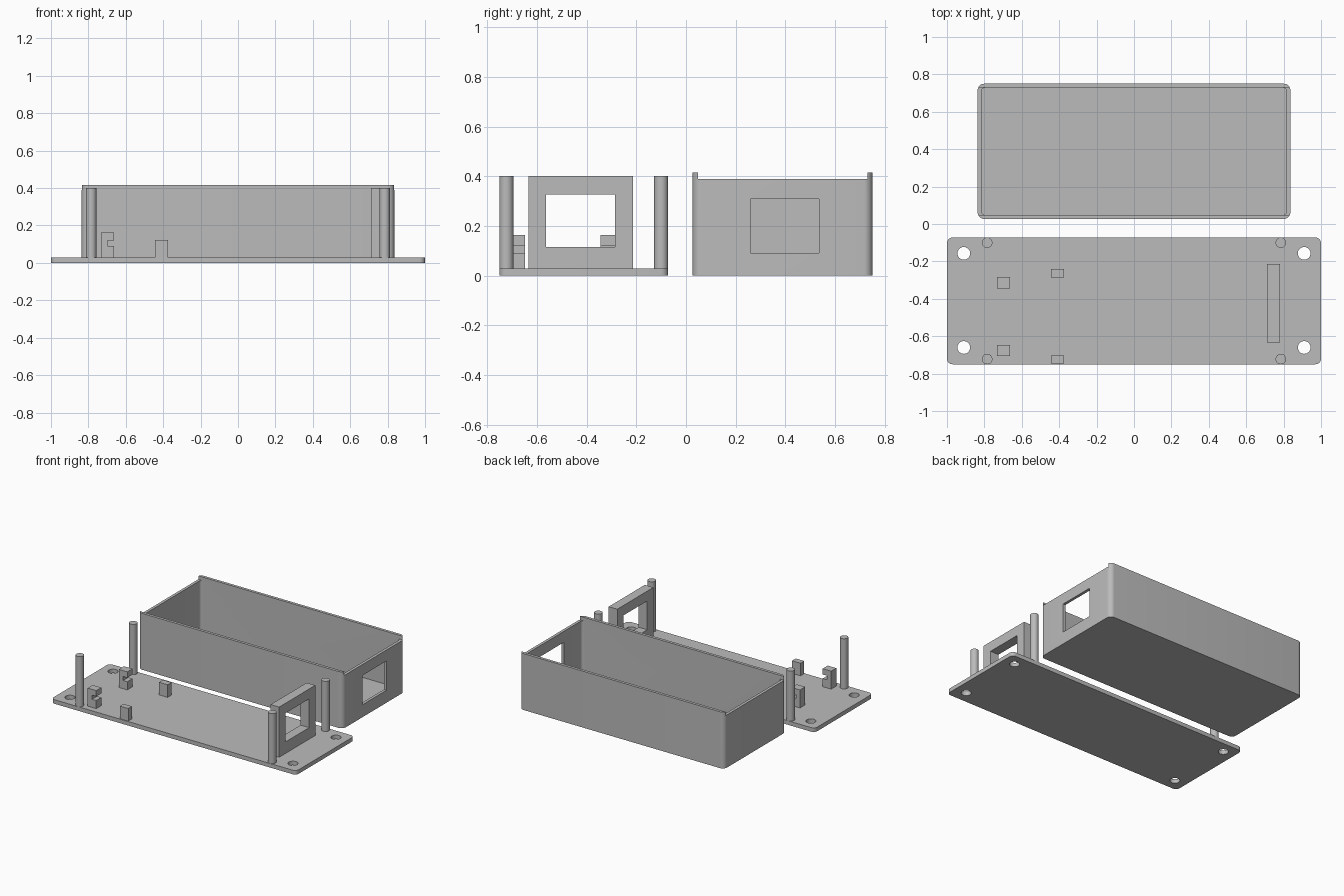
import bpy, bmesh
from math import cos, sin, pi
from mathutils import Vector

default = bpy.data.objects.get("Cube")
if default:
    bpy.data.objects.remove(default, do_unlink=True)

GREY = (0.5, 0.5, 0.5, 1.0)
plastic = bpy.data.materials.new("grey plastic")
plastic.use_nodes = True
plastic.diffuse_color = GREY
plastic.node_tree.nodes["Principled BSDF"].inputs["Base Color"].default_value = GREY


def prism(name, points, sweep):
    """Extrude a flat outline of 3D points along the sweep vector."""
    bm = bmesh.new()
    face = bm.faces.new([bm.verts.new(p) for p in points])
    new = bmesh.ops.extrude_face_region(bm, geom=[face])["geom"]
    verts = [v for v in new if isinstance(v, bmesh.types.BMVert)]
    bmesh.ops.translate(bm, vec=Vector(sweep), verts=verts)
    bmesh.ops.recalc_face_normals(bm, faces=bm.faces[:])
    mesh = bpy.data.meshes.new(name)
    bm.to_mesh(mesh)
    bm.free()
    mesh.materials.append(plastic)
    obj = bpy.data.objects.new(name, mesh)
    bpy.context.collection.objects.link(obj)
    return obj


def block(name, x0, x1, y0, y1, z0, z1):
    corners = [(x0, y0, z0), (x1, y0, z0), (x1, y1, z0), (x0, y1, z0)]
    return prism(name, corners, (0, 0, z1 - z0))


def rounded_block(name, half_x, y0, y1, z0, z1, radius, steps=8):
    points = []
    centres = [(1, y1 - radius), (-1, y1 - radius), (-1, y0 + radius), (1, y0 + radius)]
    for quarter, (side, cy) in enumerate(centres):
        for i in range(steps + 1):
            a = (quarter + i / steps) * pi / 2
            points.append((side * (half_x - radius) + radius * cos(a),
                           cy + radius * sin(a), z0))
    return prism(name, points, (0, 0, z1 - z0))


def cylinder(name, x, y, z0, z1, radius, sides=32):
    ring = [(x + radius * cos(2 * pi * i / sides),
             y + radius * sin(2 * pi * i / sides), z0) for i in range(sides)]
    return prism(name, ring, (0, 0, z1 - z0))


def cut(obj, cutter):
    cutter.hide_render = True
    mod = obj.modifiers.new("cut", "BOOLEAN")
    mod.operation = "DIFFERENCE"
    mod.solver = "EXACT"
    mod.object = cutter
    bpy.context.view_layer.objects.active = obj
    bpy.ops.object.modifier_apply(modifier=mod.name)
    bpy.data.objects.remove(cutter, do_unlink=True)


def smooth(obj):
    bpy.ops.object.select_all(action="DESELECT")
    obj.select_set(True)
    bpy.context.view_layer.objects.active = obj
    bpy.ops.object.shade_smooth_by_angle()


PLATE = 0.03
POST_TOP = 0.4

# Mounting plate with four screw holes
plate = rounded_block("base_plate", 1.0, -0.75, -0.072, 0, PLATE, 0.03)
for x in (-0.91, 0.91):
    for y in (-0.66, -0.157):
        cut(plate, cylinder("hole_cutter", x, y, -0.1, 0.1, 0.034))
smooth(plate)

# Corner posts
for side, x in (("right", -0.785), ("left", 0.785)):
    for end, y in (("front", -0.722), ("back", -0.1)):
        smooth(cylinder(f"{end}_{side}_post", x, y, PLATE, POST_TOP, 0.028))

# Upright frame with a rectangular window
frame = block("socket_frame", 0.71, 0.78, -0.634, -0.213, PLATE, POST_TOP)
cut(frame, block("window_cutter", 0.6, 0.9, -0.562, -0.285, 0.115, 0.327))

# Notched clips and plain stop blocks
x0, notch, x1 = -0.732, -0.697, -0.663
clip = [(x0, PLATE), (x1, PLATE), (x1, 0.09), (notch, 0.09),
        (notch, 0.12), (x1, 0.12), (x1, 0.163), (x0, 0.163)]
for end, y0, y1 in (("front", -0.706, -0.647), ("back", -0.344, -0.284)):
    prism(f"{end}_clip", [(x, y0, z) for x, z in clip], (0, y1 - y0, 0))
for end, y0, y1 in (("front", -0.745, -0.702), ("back", -0.286, -0.24)):
    block(f"{end}_stop", -0.443, -0.374, y0, y1, PLATE, 0.123)

# Open case: hollow shell, lowered end walls, window in one end
FRONT, BACK, WALL = 0.027, 0.75, 0.021
case = rounded_block("case", 0.836, FRONT, BACK, 0, 0.416, 0.035)
cut(case, rounded_block("cavity_cutter", 0.836 - WALL, FRONT + WALL, BACK - WALL,
                        0.025, 0.6, 0.02))
cut(case, block("rim_cutter", -1, 1, FRONT + WALL, BACK - WALL, 0.389, 0.6))
cut(case, block("opening_cutter", 0.7, 1, 0.26, 0.535, 0.092, 0.308))
smooth(case)
